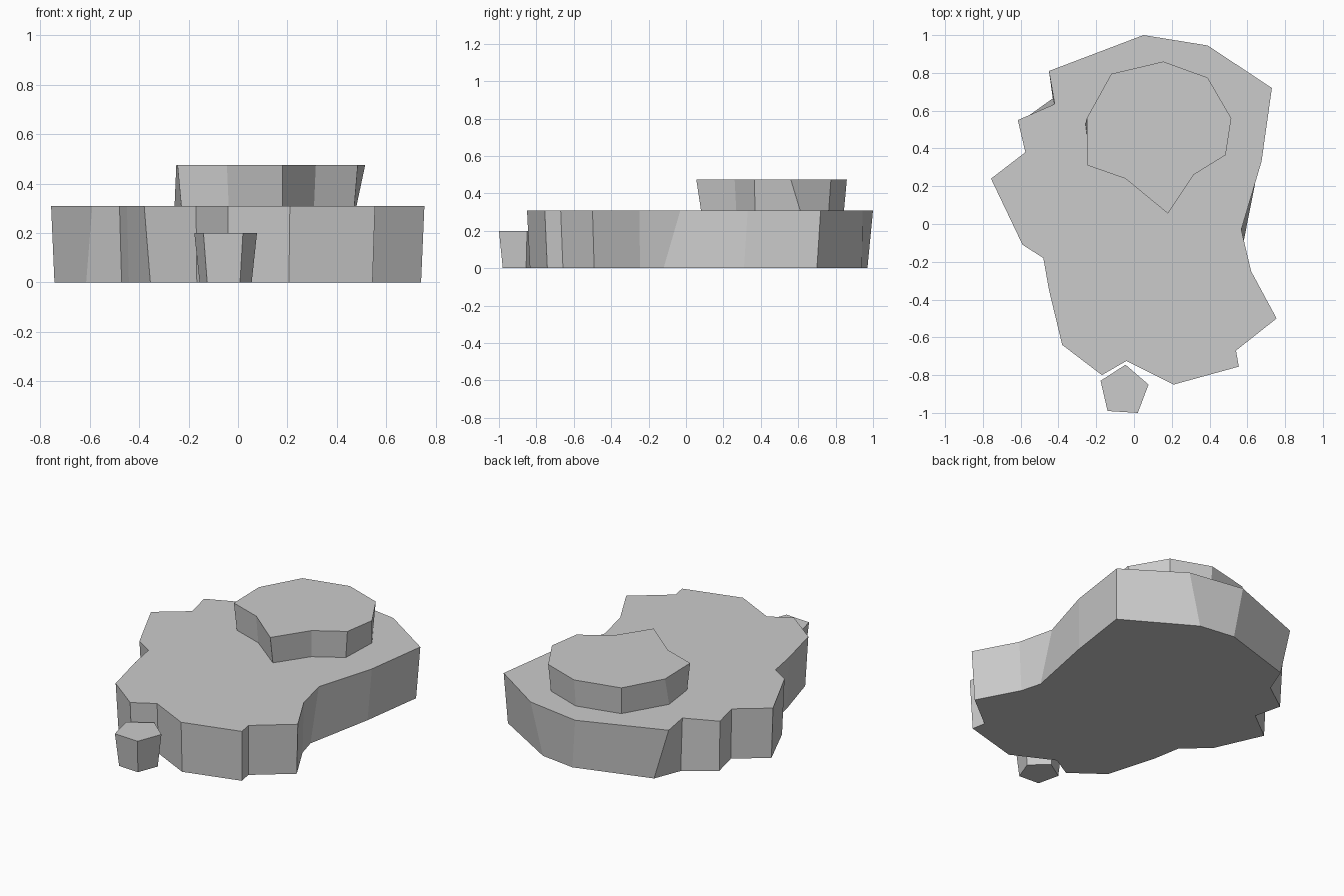
import bpy, bmesh


def slab(name, outline, z0, z1, centre, taper, shifted=None):
    """Rocky slab: top outline, tapered to a smaller base; 'shifted' overrides single base corners."""
    shifted = shifted or {}
    cx, cy = centre
    base = [shifted.get(i, (cx + (x - cx) * taper, cy + (y - cy) * taper))
            for i, (x, y) in enumerate(outline)]
    bm = bmesh.new()
    top = [bm.verts.new((x, y, z1)) for x, y in outline]
    bot = [bm.verts.new((x, y, z0)) for x, y in base]
    bm.faces.new(top)
    bm.faces.new(bot[::-1])
    n = len(top)
    for i in range(n):
        j = (i + 1) % n
        bm.faces.new((top[i], bot[i], bot[j], top[j]))
    bmesh.ops.recalc_face_normals(bm, faces=bm.faces)
    mesh = bpy.data.meshes.new(name)
    bm.to_mesh(mesh)
    bm.free()
    ob = bpy.data.objects.new(name, mesh)
    bpy.context.collection.objects.link(ob)
    return ob


# Large lower rock plateau
slab("rock_base",
     [(0.05, 1.0), (-0.45, 0.81), (-0.42, 0.635), (-0.615, 0.55), (-0.575, 0.38),
      (-0.757, 0.24), (-0.59, -0.11), (-0.48, -0.18), (-0.45, -0.35), (-0.38, -0.64),
      (-0.17, -0.80), (-0.04, -0.725), (0.21, -0.85), (0.555, -0.755), (0.54, -0.67),
      (0.755, -0.50), (0.62, -0.25), (0.568, -0.03), (0.675, 0.33), (0.73, 0.72),
      (0.39, 0.945)],
     0.0, 0.31, (0, 0), 0.982,
     {0: (0.09, 0.97), 1: (-0.365, 0.83), 2: (-0.43, 0.665), 6: (-0.615, -0.05),
      9: (-0.355, -0.645), 17: (0.575, -0.12), 18: (0.66, 0.31), 19: (0.715, 0.70),
      20: (0.31, 0.94)})

# Raised upper step
slab("rock_step",
     [(0.155, 0.86), (-0.12, 0.795), (-0.25, 0.56), (-0.245, 0.31), (-0.045, 0.24),
      (0.18, 0.055), (0.315, 0.26), (0.485, 0.365), (0.515, 0.56), (0.39, 0.775)],
     0.31, 0.475, (0.14, 0.48), 0.96,
     {2: (-0.257, 0.53), 5: (0.18, 0.08), 8: (0.48, 0.61)})

# Small separate stone at the front
slab("small_stone",
     [(-0.045, -0.745), (-0.177, -0.83), (-0.14, -0.99), (0.02, -1.0), (0.077, -0.85)],
     0.0, 0.2, (-0.05, -0.88), 0.83)
